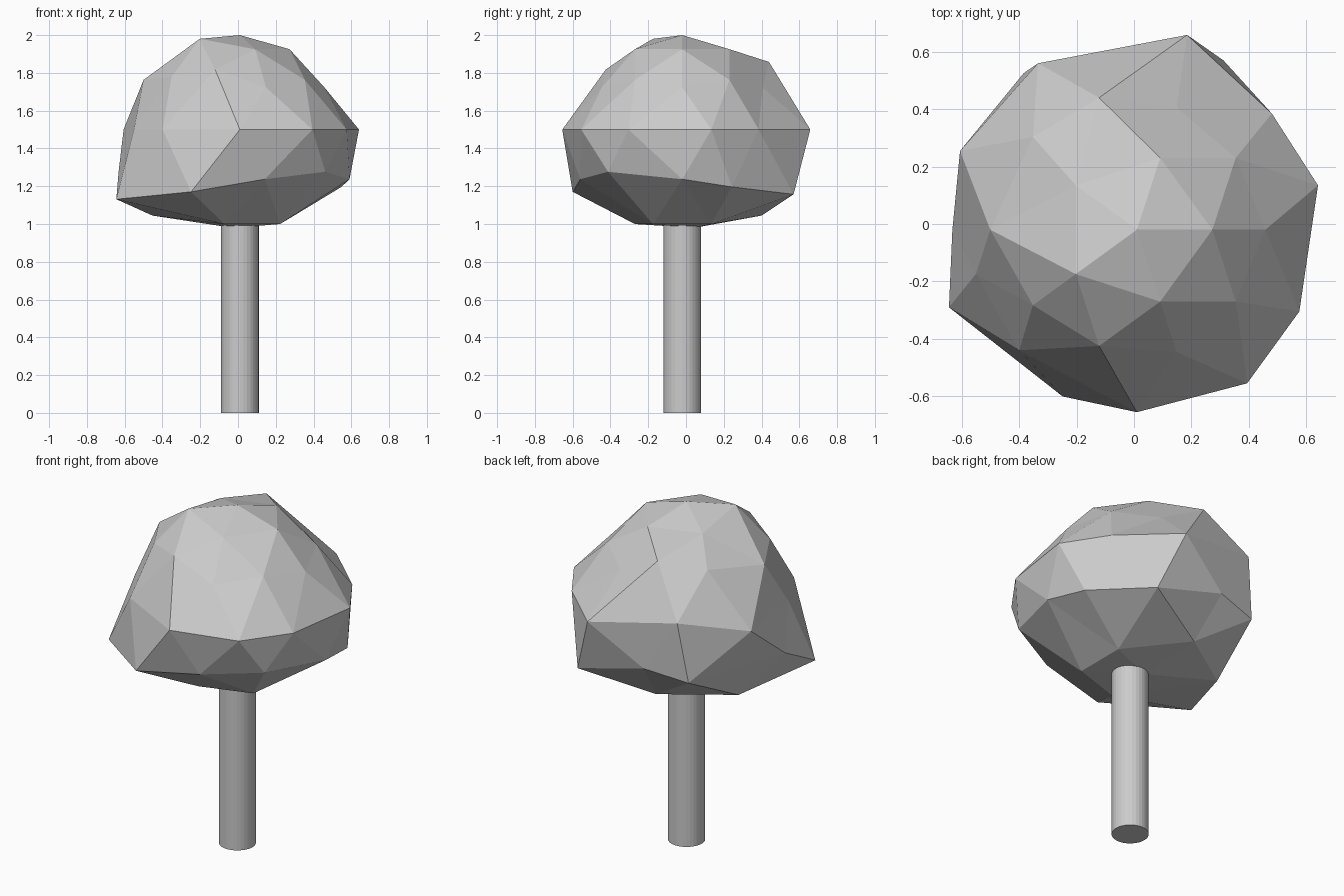
import bpy, bmesh, math
from mathutils import Vector

if "Cube" in bpy.data.objects:
    bpy.data.objects.remove(bpy.data.objects["Cube"])

CX, CY = 0.01, -0.02

# Irregular bulges of the crown: ring height -> {azimuth: offset}
BULGES = {
    0.9: {216: (0, 0, .055)},
    0.5: {180: (-.085, 0, 0), 252: (0, 0, .055), 108: (0, .055, .095)},
    0.4: {216: (0, 0, .055), 144: (0, .06, .09)},
    0.0: {18: (.155, 0, 0), 54: (.176, 0, 0), 90: (.175, .178, 0),
          126: (-.05, .175, .09), 162: (-.14, .12, 0), 198: (-.085, 0, 0),
          234: (-.116, -.015, 0), 270: (0, -.135, 0),
          306: (.09, -.13, 0), 342: (.09, -.13, 0)},
    -0.4: {36: (.176, 0, -.08), 108: (0, .175, 0), 180: (-.195, 0, 0),
           252: (-.12, -.155, -.106), 324: (.09, -.13, 0)},
    -0.5: {0: (.155, 0, 0), 72: (.17, .185, -.08), 144: (-.05, .295, 0),
           216: (-.31, -.02, -.106), 288: (0, -.135, 0)},
    -0.9: {36: (0, 0, -.075), 108: (-.014, .17, -.03), 180: (-.2, .175, -.03),
           252: (0, 0, -.075), 324: (0, 0, -.075)},
}
NADIR = (-.04, .065, -.02)


def add_object(name, bm, z):
    mesh = bpy.data.meshes.new(name)
    bm.to_mesh(mesh)
    bm.free()
    ob = bpy.data.objects.new(name, mesh)
    ob.location = (CX, CY, z)
    bpy.context.collection.objects.link(ob)
    return ob


# Crown: flat-shaded icosphere with pulled-out vertices
bm = bmesh.new()
bmesh.ops.create_icosphere(bm, subdivisions=2, radius=0.5)
for v in bm.verts:
    d = v.co.normalized()
    if d.z < -0.99:
        v.co += Vector(NADIR)
        continue
    azimuth = round(math.degrees(math.atan2(d.y, d.x))) % 360
    v.co += Vector(BULGES.get(round(d.z, 1), {}).get(azimuth, (0, 0, 0)))
bmesh.ops.recalc_face_normals(bm, faces=bm.faces)
add_object("tree_crown", bm, 1.5)

# Trunk: straight cylinder
bm = bmesh.new()
bmesh.ops.create_cone(bm, cap_ends=True, segments=32, radius1=0.1, radius2=0.1, depth=1.0)
add_object("tree_trunk", bm, 0.5)
